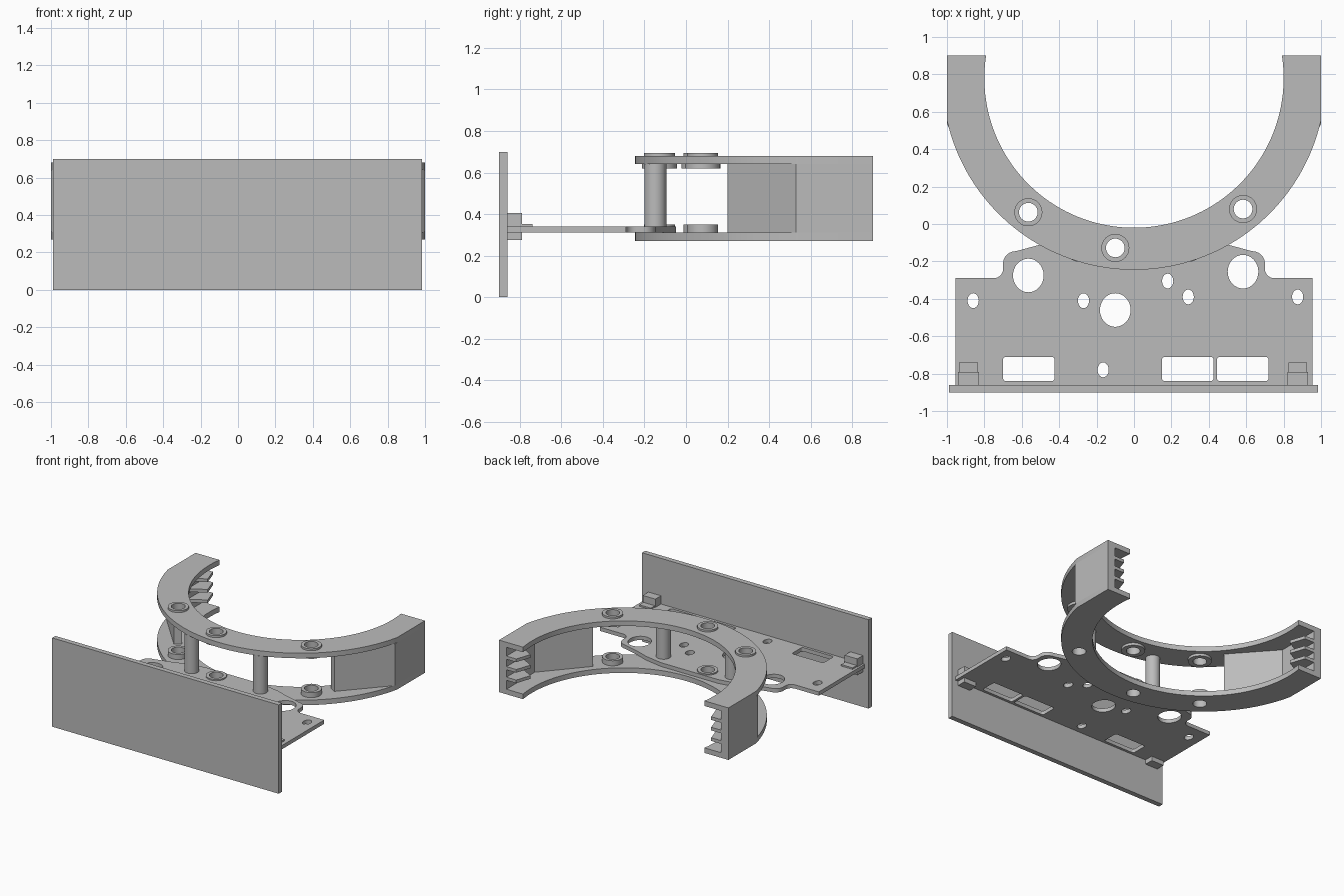
import bpy, bmesh
from math import pi, cos, sin, acos, asin

cube = bpy.data.objects.get("Cube")
if cube:
    bpy.data.objects.remove(cube, do_unlink=True)

mat = bpy.data.materials.new("plain grey")
mat.use_nodes = True
GREY = (0.5, 0.5, 0.5, 1)
mat.diffuse_color = GREY
mat.node_tree.nodes["Principled BSDF"].inputs["Base Color"].default_value = GREY


def plate(name, loops, z0, z1):
    """Extrude an outline, with any further loops cut as holes, from z0 to z1."""
    cu = bpy.data.curves.new(name, 'CURVE')
    cu.dimensions = '2D'
    cu.fill_mode = 'BOTH'
    cu.extrude = (z1 - z0) / 2
    for pts in loops:
        sp = cu.splines.new('POLY')
        sp.points.add(len(pts) - 1)
        for p, (x, y) in zip(sp.points, pts):
            p.co = (x, y, 0, 1)
        sp.use_cyclic_u = True
    tmp = bpy.data.objects.new(name + "_outline", cu)
    bpy.context.collection.objects.link(tmp)
    dg = bpy.context.evaluated_depsgraph_get()
    me = bpy.data.meshes.new_from_object(tmp.evaluated_get(dg))
    bpy.data.objects.remove(tmp, do_unlink=True)
    bm = bmesh.new()
    bm.from_mesh(me)
    bmesh.ops.remove_doubles(bm, verts=bm.verts, dist=1e-5)
    bmesh.ops.translate(bm, verts=bm.verts, vec=(0, 0, (z0 + z1) / 2))
    bmesh.ops.recalc_face_normals(bm, faces=bm.faces)
    bm.to_mesh(me)
    bm.free()
    me.materials.clear()
    me.materials.append(mat)
    ob = bpy.data.objects.new(name, me)
    bpy.context.collection.objects.link(ob)
    bpy.ops.object.select_all(action='DESELECT')
    ob.select_set(True)
    bpy.context.view_layer.objects.active = ob
    bpy.ops.object.shade_smooth_by_angle(angle=0.5)
    return ob


def arc(cx, cy, rx, ry, a0, a1, n):
    return [(cx + rx * cos(a0 + (a1 - a0) * i / n),
             cy + ry * sin(a0 + (a1 - a0) * i / n)) for i in range(n + 1)]


def oval(cx, cy, rx, ry, n=32):
    return arc(cx, cy, rx, ry, 0, 2 * pi, n)[:-1]


def rect(x0, y0, x1, y1):
    return [(x0, y0), (x1, y0), (x1, y1), (x0, y1)]


def round_rect(x0, y0, x1, y1, r=0.015):
    corners = [(x1 - r, y1 - r), (x0 + r, y1 - r), (x0 + r, y0 + r), (x1 - r, y0 + r)]
    return [p for i, (x, y) in enumerate(corners)
            for p in arc(x, y, r, r, i * pi / 2, (i + 1) * pi / 2, 4)]


def mirrored(pts, side):
    return [(side * x, y) for x, y in pts]


# Upright front panel
plate("front_panel", [rect(-0.99, -0.9, 0.985, -0.86)], 0, 0.7)

# Two horseshoe plates, trimmed flat at the sides
CY, R_IN, R_OUT, BACK = 0.78, 0.8, 1.025, 0.9
a_out = -acos(1 / R_OUT)
a_in = asin((BACK - CY) / R_IN)
horseshoe = ([(-1, BACK)]
             + arc(0, CY, R_OUT, R_OUT, -pi - a_out, a_out, 72)
             + [(1, BACK)]
             + arc(0, CY, R_IN, R_IN, a_in, -pi - a_in, 80))
bosses = [(-0.565, 0.063), (-0.1, -0.128), (0.583, 0.08)]
boss_holes = [oval(x, y, 0.05, 0.05) for x, y in bosses]
plate("lower_horseshoe", [horseshoe] + boss_holes, 0.27, 0.31)
plate("upper_horseshoe", [horseshoe] + boss_holes, 0.64, 0.68)

# Hollow bushings in both horseshoes
for i, (x, y) in enumerate(bosses):
    hole = oval(x, y, 0.05, 0.05)
    plate(f"lower_bushing_{i}", [oval(x, y, 0.075, 0.075), hole], 0.3, 0.35)
    plate(f"upper_bushing_{i}", [oval(x, y, 0.085, 0.085), hole], 0.62, 0.64)
    plate(f"upper_bushing_rim_{i}", [oval(x, y, 0.075, 0.075), hole], 0.64, 0.695)

# Bent side walls, comb teeth and support columns on each side
wall = [(1, BACK), (1, 0.53), (0.7, 0.2), (0.65, 0.23), (0.935, 0.55), (0.935, BACK)]
tooth = [(0.95, BACK), (0.85, BACK), (0.81, 0.78), (0.95, 0.7)]
for side, label in ((1, "left"), (-1, "right")):
    plate(f"{label}_wall", [mirrored(wall, side)], 0.31, 0.64)
    for k in range(3):
        z = 0.38 + 0.083 * k
        plate(f"{label}_tooth_{k}", [mirrored(tooth, side)], z, z + 0.025)
    plate(f"{label}_column", [oval(side * 0.3, -0.148, 0.053, 0.053)], 0.34, 0.64)

# Base plate with rounded shoulders, holes and slots
half = ([(0.955, -0.86), (0.955, -0.29)]
        + arc(0.75, -0.24, 0.05, 0.05, 1.5 * pi, pi, 6)
        + arc(0.63, -0.21, 0.07, 0.065, 0, pi / 2, 6)
        + [(0.5, -0.11), (0.4, -0.075), (0.25, -0.048)])
outline = half + mirrored(reversed(half), -1)
big_holes = [(-0.565, -0.275), (-0.1, -0.46), (0.583, -0.255)]
small_holes = [(-0.86, -0.41), (-0.27, -0.41), (0.18, -0.305),
               (0.29, -0.39), (0.875, -0.39), (-0.165, -0.78)]
cuts = ([oval(x, y, 0.082, 0.09) for x, y in big_holes]
        + [oval(x, y, 0.03, 0.04, 20) for x, y in small_holes]
        + [round_rect(x, -0.84, x + 0.275, -0.71) for x in (-0.7, 0.15, 0.444)]
        + [boss_holes[1]])
plate("base_plate", [outline] + cuts, 0.31, 0.34)

# Clips joining base plate to panel
for x, label in ((0.875, "left"), (-0.885, "right")):
    plate(f"{label}_clip", [rect(x - 0.055, -0.86, x + 0.055, -0.79)], 0.275, 0.405)
    plate(f"{label}_clip_tongue", [rect(x - 0.05, -0.79, x + 0.05, -0.74)], 0.335, 0.352)
